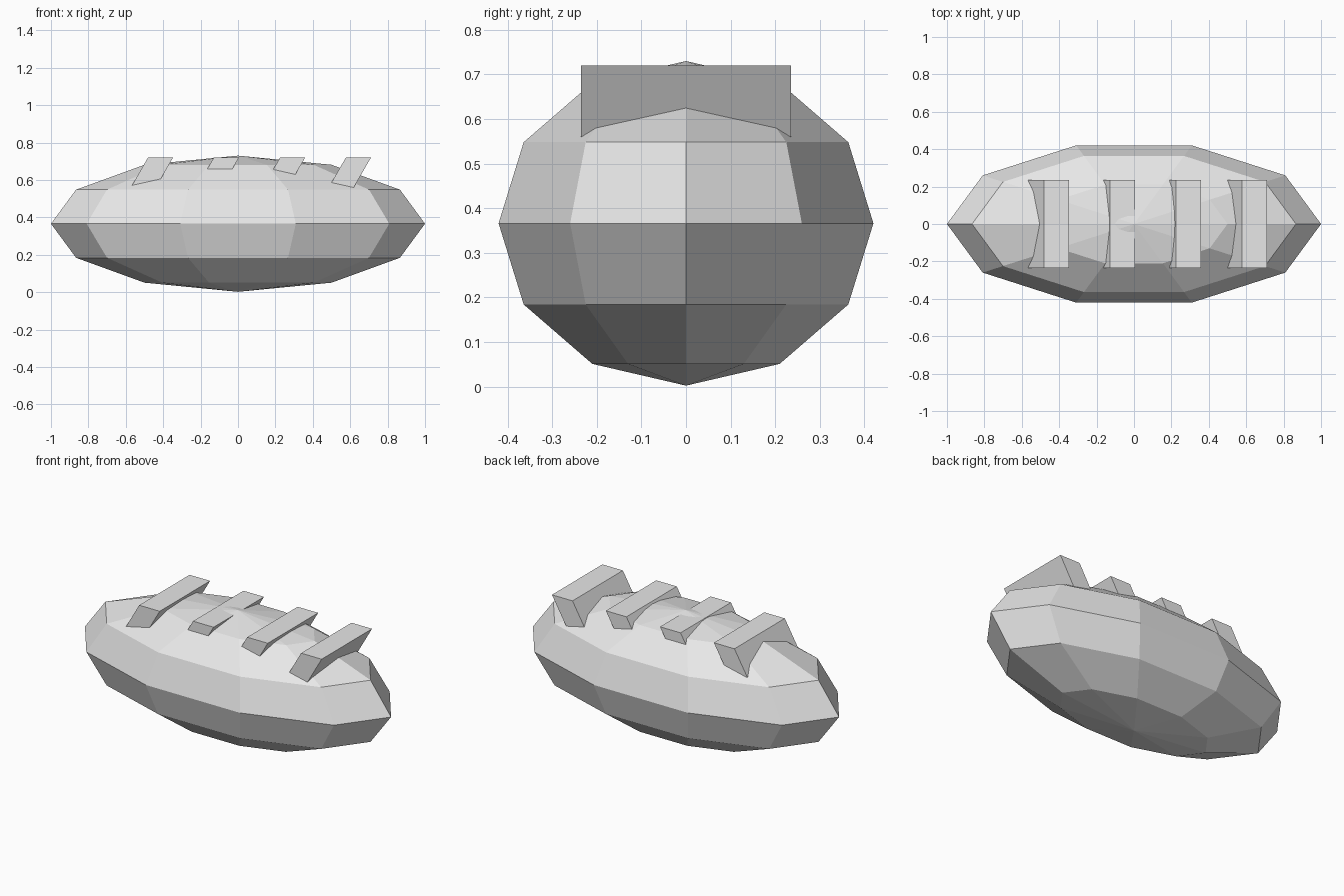
import bpy
import bmesh
from math import sin, cos, pi, radians, tan

cube = bpy.data.objects.get("Cube")
if cube:
    bpy.data.objects.remove(cube, do_unlink=True)

# Single flat colour
grey = bpy.data.materials.new("light_grey")
grey.use_nodes = True
colour = (0.8, 0.8, 0.8, 1)
grey.diffuse_color = colour
grey.node_tree.nodes["Principled BSDF"].inputs["Base Color"].default_value = colour


def finish(name, bm):
    bmesh.ops.recalc_face_normals(bm, faces=bm.faces)
    mesh = bpy.data.meshes.new(name)
    bm.to_mesh(mesh)
    bm.free()
    mesh.materials.append(grey)
    obj = bpy.data.objects.new(name, mesh)
    bpy.context.collection.objects.link(obj)
    return obj


# Body: faceted ellipsoid, with a corner at each pointed end
SEGMENTS, RINGS = 10, 6
RX, RY, RZ = 1.0, 0.442, 0.364
bm = bmesh.new()
bottom = bm.verts.new((0, 0, 0.002))
top = bm.verts.new((0, 0, 0.002 + 2 * RZ))
rings = []
for r in range(1, RINGS):
    lat = pi * r / RINGS
    rings.append([bm.verts.new((RX * sin(lat) * cos(2 * pi * s / SEGMENTS),
                                RY * sin(lat) * sin(2 * pi * s / SEGMENTS),
                                0.002 + RZ * (1 - cos(lat))))
                  for s in range(SEGMENTS)])
for s in range(SEGMENTS):
    n = (s + 1) % SEGMENTS
    bm.faces.new((bottom, rings[0][n], rings[0][s]))
    bm.faces.new((top, rings[-1][s], rings[-1][n]))
    for low, high in zip(rings, rings[1:]):
        bm.faces.new((low[s], low[n], high[n], high[s]))
finish("body", bm)

# Slanted slats set into the top, all leaning the same way
TOP, BASE, HALF_WIDTH, HALF_LENGTH = 0.72, 0.5, 0.067, 0.235
lean = (TOP - BASE) * tan(radians(30))
for i, x in enumerate((-0.414, -0.062, 0.292, 0.644)):
    bm = bmesh.new()
    bmesh.ops.create_cube(bm, size=2)
    for v in bm.verts:
        upper = v.co.z > 0
        v.co = (x + v.co.x * HALF_WIDTH - (0 if upper else lean),
                v.co.y * HALF_LENGTH,
                TOP if upper else BASE)
    finish(f"slat_{i + 1}", bm)
